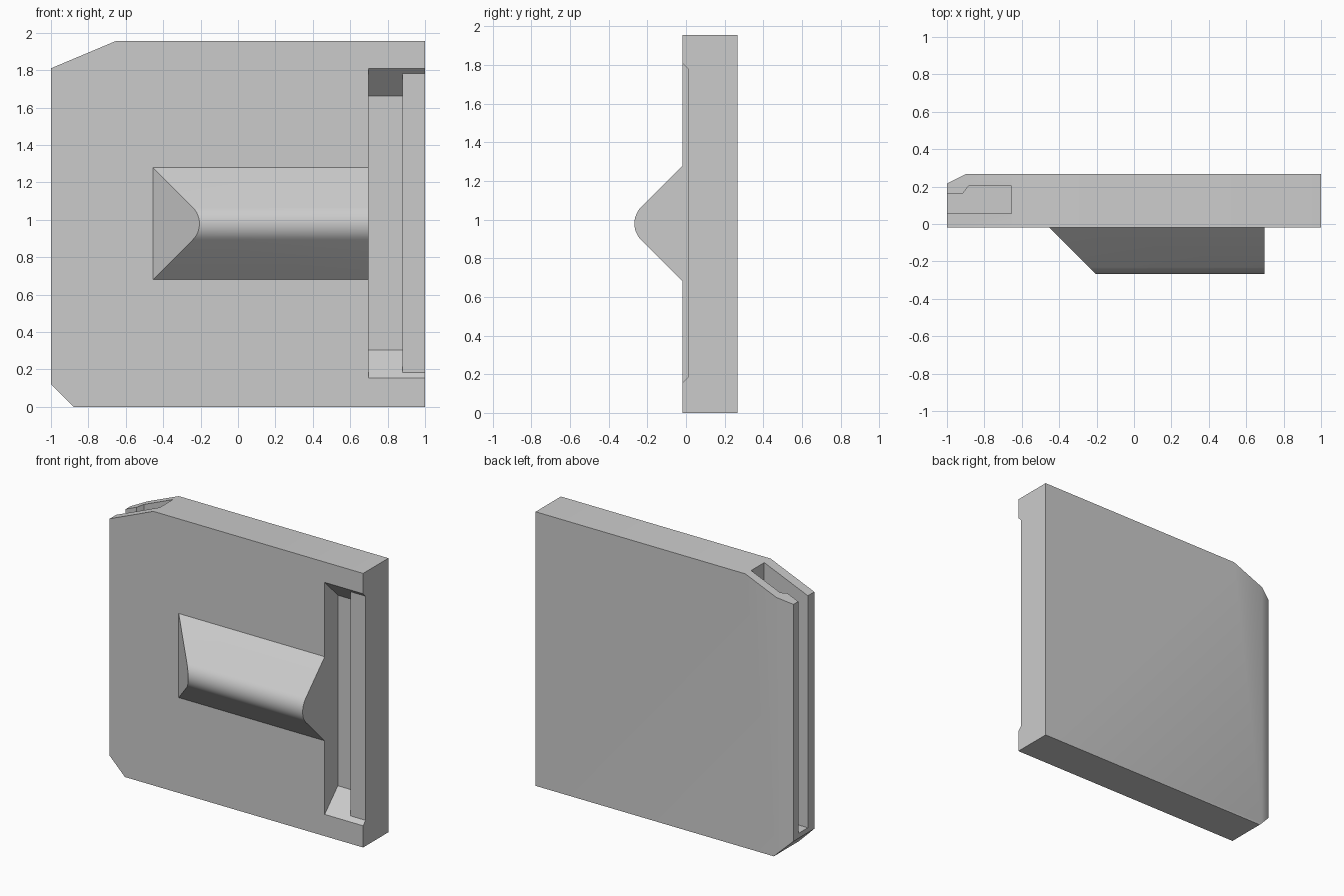
import bpy
import bmesh
from math import sin, cos, radians
from mathutils import Vector

if "Cube" in bpy.data.objects:
    bpy.data.objects.remove(bpy.data.objects["Cube"])

FRONT, BACK, TOP = -0.018, 0.267, 1.955

# One plain grey for the whole part
grey = bpy.data.materials.new("plain grey")
grey.use_nodes = True
grey.diffuse_color = (0.6, 0.6, 0.6, 1)
grey.node_tree.nodes["Principled BSDF"].inputs["Base Color"].default_value = (0.6, 0.6, 0.6, 1)


def prism(name, profile, axis, start, end):
    """Extrude a 2D profile along an axis; start may be a function of the point."""
    def place(p, d):
        co = list(p)
        co.insert("xyz".index(axis), d)
        return Vector(co)

    bm = bmesh.new()
    low = [bm.verts.new(place(p, start(p) if callable(start) else start)) for p in profile]
    high = [bm.verts.new(place(p, end)) for p in profile]
    bm.faces.new(low)
    bm.faces.new(high)
    for i in range(len(profile)):
        j = (i + 1) % len(profile)
        bm.faces.new((low[i], low[j], high[j], high[i]))
    bmesh.ops.recalc_face_normals(bm, faces=bm.faces)
    mesh = bpy.data.meshes.new(name)
    bm.to_mesh(mesh)
    bm.free()
    mesh.materials.append(grey)
    obj = bpy.data.objects.new(name, mesh)
    bpy.context.collection.objects.link(obj)
    return obj


def combine(target, tool, operation):
    """Apply a boolean and discard its tool object."""
    mod = target.modifiers.new(tool.name, "BOOLEAN")
    mod.operation = operation
    mod.solver = "EXACT"
    mod.object = tool
    bpy.context.view_layer.objects.active = target
    bpy.ops.object.modifier_apply(modifier=mod.name)
    bpy.data.objects.remove(tool)


# Slab with two clipped corners
body = prism("latch_body", [(-0.88, 0), (1, 0), (1, TOP), (-0.655, TOP), (-1, 1.81), (-1, 0.12)],
             "y", FRONT, BACK)

# Shallow bevel along the rear edge
combine(body, prism("rear_bevel", [(-0.9, BACK), (-1.1, BACK - 0.1), (-1.1, 0.4), (-0.9, 0.4)],
                    "z", -0.1, 2.1), "DIFFERENCE")

# Rounded ridge grip with a sloping end
MID, HALF, RADIUS = 0.98, 0.3, 0.123
centre = FRONT - HALF + RADIUS * 2 ** 0.5
ridge = [(0.03, MID - HALF), (FRONT, MID - HALF)]
for step in range(13):
    a = radians(-45 + 90 * step / 12)
    ridge.append((centre - RADIUS * cos(a), MID + RADIUS * sin(a)))
ridge += [(FRONT, MID + HALF), (0.03, MID + HALF)]
combine(body, prism("ridge_grip", ridge, "x", lambda p: -0.455 + FRONT - p[0], 0.8), "UNION")


# Front recess with sloped ends: deep channel, then a shallow step to the side
def recess(depth):
    ahead = 0.4
    return [(FRONT - ahead, 0.155 - ahead), (FRONT + depth, 0.155 + depth),
            (FRONT + depth, 1.81 - depth), (FRONT - ahead, 1.81 + ahead)]


combine(body, prism("deep_channel", recess(0.148), "x", 0.697, 0.88), "DIFFERENCE")
combine(body, prism("side_step", recess(0.028), "x", 0.8, 1.1), "DIFFERENCE")

# Narrow-mouthed slot, open at the side and at the clipped corner
slot = [(-1.1, 0.055), (-0.656, 0.055), (-0.656, 0.203), (-0.885, 0.203), (-0.915, 0.163), (-1.1, 0.163)]
combine(body, prism("side_slot", slot, "z", 0.155, 2.1), "DIFFERENCE")

bpy.ops.object.select_all(action="DESELECT")
body.select_set(True)
bpy.context.view_layer.objects.active = body
bpy.ops.object.shade_smooth_by_angle(angle=radians(30))
